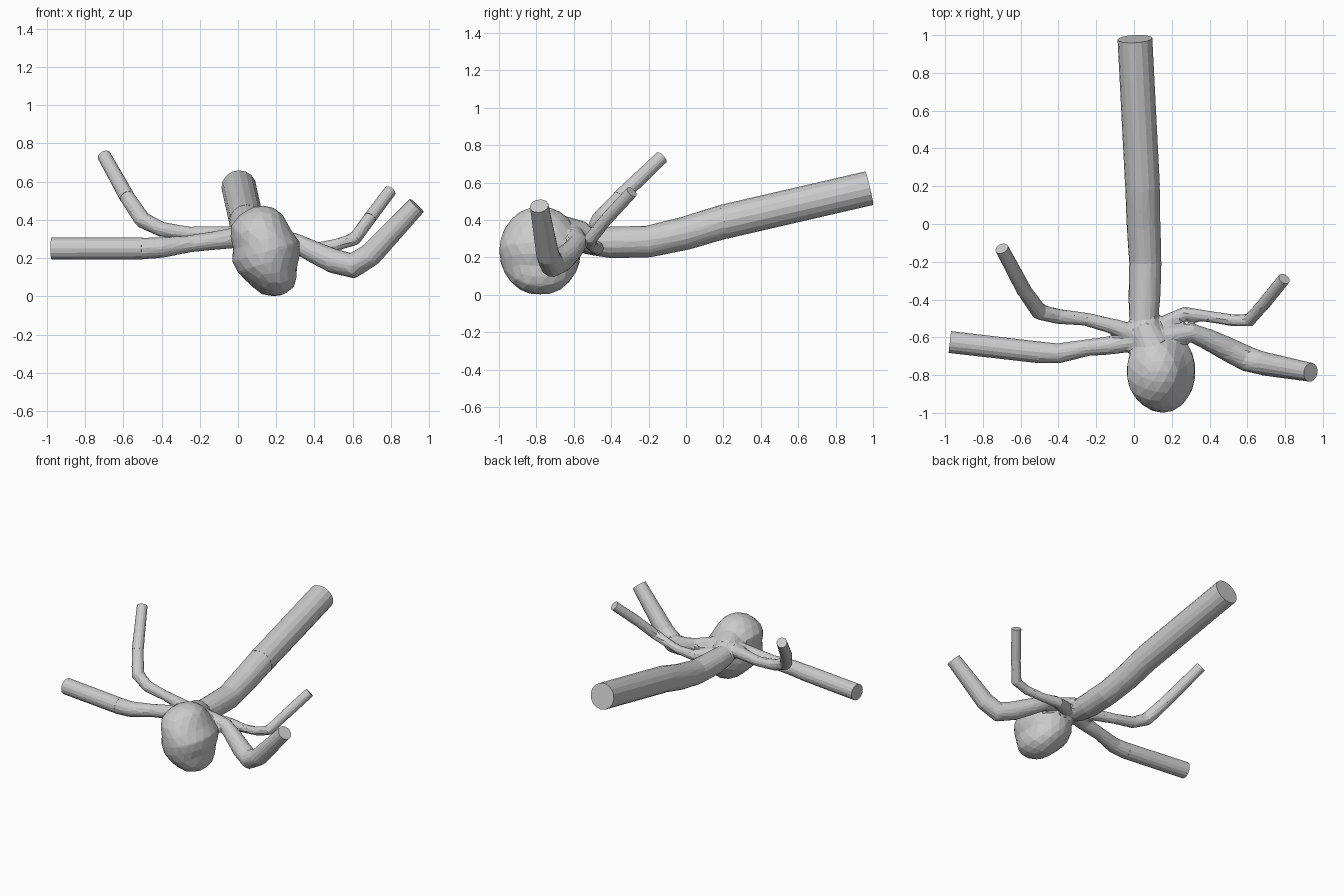
import bpy, bmesh, math
from mathutils import Vector, Matrix

cube = bpy.data.objects.get("Cube")
if cube:
    bpy.data.objects.remove(cube, do_unlink=True)


def add_tube(bm, path, sides=16):
    """Sweep a closed, capped tube through (x, y, z, radius) points."""
    pts = [Vector(p[:3]) for p in path]
    rings, last, side = [], None, None
    for i, p in enumerate(pts):
        a, b = pts[max(i - 1, 0)], pts[min(i + 1, len(pts) - 1)]
        tangent = (b - a).normalized()
        if side is None:
            side = tangent.orthogonal().normalized()
        else:
            side = last.rotation_difference(tangent) @ side
        last = tangent
        up = tangent.cross(side)
        ring = []
        for k in range(sides):
            t = math.tau * k / sides
            ring.append(bm.verts.new(p + path[i][3] * (side * math.cos(t) + up * math.sin(t))))
        rings.append(ring)
    for r0, r1 in zip(rings, rings[1:]):
        for k in range(sides):
            n = (k + 1) % sides
            bm.faces.new((r0[k], r0[n], r1[n], r1[k]))
    bm.faces.new(rings[0][::-1])
    bm.faces.new(rings[-1])


def make_object(name, bm):
    bmesh.ops.recalc_face_normals(bm, faces=bm.faces)
    mesh = bpy.data.meshes.new(name)
    bm.to_mesh(mesh)
    bm.free()
    obj = bpy.data.objects.new(name, mesh)
    bpy.context.collection.objects.link(obj)
    return obj


# Vessel centre lines from the junction outwards; the last span is straight
vessels = {
    "trunk": [(.07, -.64, .33, .06), (.05, -.52, .29, .075), (.055, -.4, .28, .085),
              (.06, -.2, .285, .086), (.05, 0, .33, .09), (.045, .2, .39, .092),
              (.005, .98, .57, .092)],
    "right_rear_branch": [(.07, -.6, .32, .05), (-.1, -.545, .325, .042), (-.25, -.505, .33, .035),
                          (-.4, -.49, .35, .04), (-.5, -.465, .4, .045), (-.58, -.355, .52, .04),
                          (-.7, -.13, .735, .036)],
    "right_front_branch": [(.08, -.6, .32, .06), (-.1, -.64, .295, .05), (-.25, -.655, .275, .045),
                           (-.4, -.685, .255, .054), (-.5, -.68, .25, .057), (-.975, -.625, .25, .058)],
    "left_rear_branch": [(.07, -.6, .31, .05), (.17, -.525, .27, .045), (.27, -.475, .25, .038),
                         (.4, -.49, .25, .03), (.52, -.51, .27, .032), (.61, -.51, .3, .036),
                         (.69, -.42, .41, .034), (.795, -.29, .55, .033)],
    "left_front_branch": [(.08, -.62, .33, .06), (.19, -.59, .31, .05), (.3, -.575, .28, .05),
                          (.39, -.61, .235, .057), (.5, -.665, .185, .065), (.6, -.715, .16, .068),
                          (.69, -.74, .215, .062), (.935, -.785, .475, .05)],
}

# Rounded sac, leaning to one side and narrower towards its base
core = bmesh.new()
sac = bmesh.ops.create_icosphere(core, subdivisions=3, radius=1)["verts"]
pose = Matrix.Translation((.145, -.78, .235)) @ Matrix.Rotation(math.radians(-17), 4, "Y")
for v in sac:
    taper = 1 + .06 * v.co.z
    v.co = pose @ Vector((v.co.x * .175 * taper, v.co.y * .22, v.co.z * .245))
    v.co.z = max(v.co.z, .002)
    v.co.x += .012 * math.sin(v.co.z * 30)

# Short neck from the sac to the junction
add_tube(core, [(.05, -.54, .31, .08), (.09, -.64, .32, .1), (.13, -.74, .3, .13)])

# Straight vessel ends stay clean; the inner spans merge with the sac
for name, path in vessels.items():
    inner, outer = path[-2], path[-1]
    overlap = tuple(a + (b - a) * .1 for a, b in zip(inner, outer))
    add_tube(core, path[:-1] + [overlap])
    end = bmesh.new()
    add_tube(end, [inner, outer])
    make_object(name + "_end", end)

body = make_object("sac_and_junction", core)
remesh = body.modifiers.new("merge", "REMESH")
remesh.mode = "VOXEL"
remesh.voxel_size = .011
soften = body.modifiers.new("soften", "SMOOTH")
soften.factor = .5
soften.iterations = 4
facets = body.modifiers.new("facets", "DECIMATE")
facets.ratio = .055
